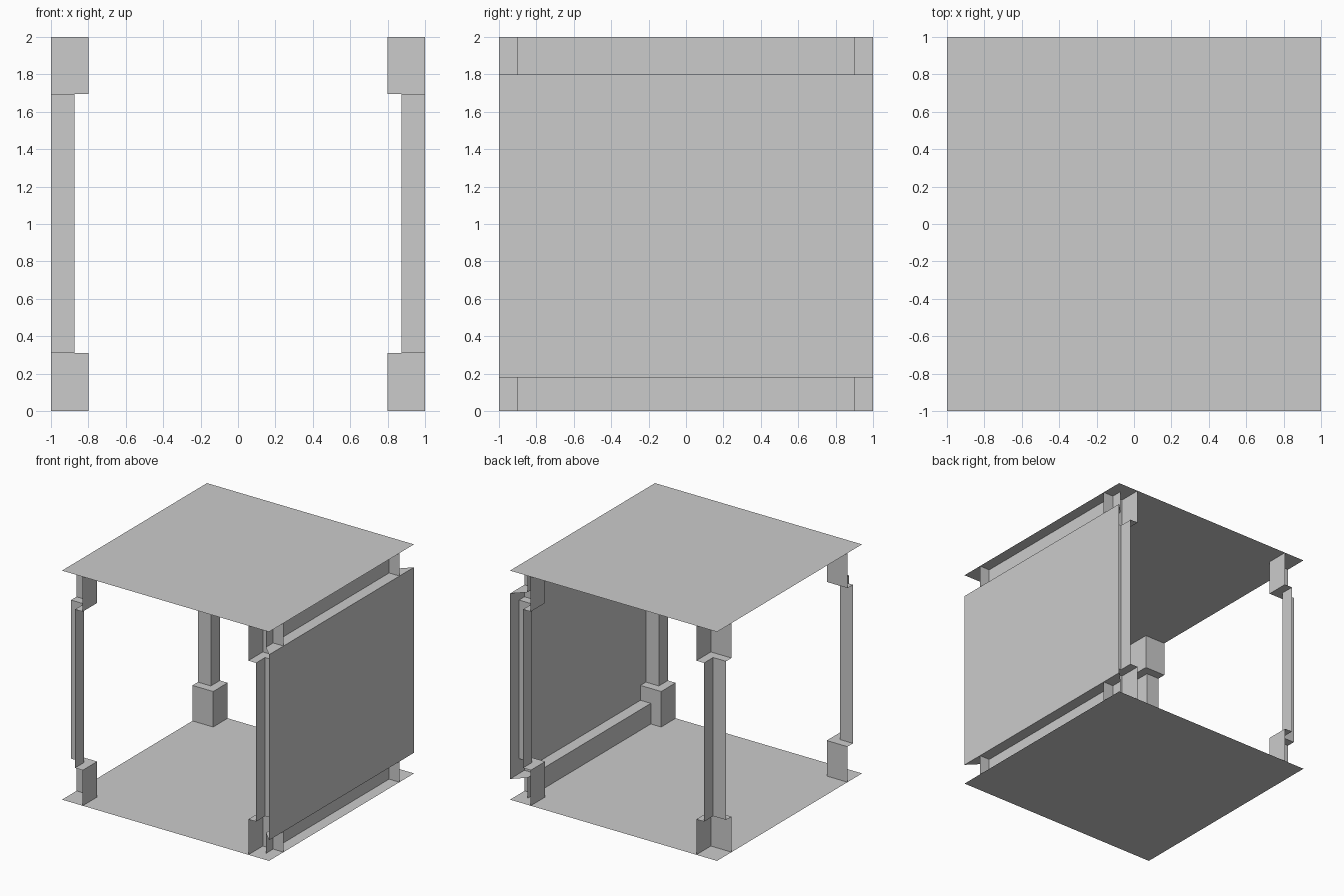
import bpy, bmesh

if "Cube" in bpy.data.objects:
    bpy.data.objects.remove(bpy.data.objects["Cube"])

WALL = [(0.9, 0), (0.9, 0.18), (1, 0.18), (1, 1.8), (0.9, 1.8), (0.9, 2)]
POST = [(0.8, 0), (0.8, 0.31), (0.875, 0.31), (0.875, 1.695), (0.8, 1.695), (0.8, 2)]


def loft(name, rows, flip=False):
    """Skin neighbouring rows of points with flat quads."""
    bm = bmesh.new()
    grid = [[bm.verts.new(p) for p in row] for row in rows]
    for a, b in zip(grid, grid[1:]):
        for i in range(len(a) - 1):
            bm.faces.new((a[i], a[i + 1], b[i + 1], b[i]))
    if flip:
        bmesh.ops.reverse_faces(bm, faces=bm.faces[:])
    mesh = bpy.data.meshes.new(name)
    bm.to_mesh(mesh)
    bm.free()
    obj = bpy.data.objects.new(name, mesh)
    bpy.context.collection.objects.link(obj)
    return obj


# Floor and ceiling sheets, facing the room
for name, z, flip in (("floor", 0, False), ("ceiling", 2, True)):
    loft(name, [[(-1, y, z), (1, y, z)] for y in (-1, 1)], flip)

# Right wall with recessed skirting and cornice, mitred at both ends
loft("right_wall", [[(x, -x, z), (x, x, z)] for x, z in WALL], True)

# Corner posts: open L-shaped skins with a wide base and capital
for sx, side in ((-1, "left"), (1, "right")):
    for sy, end in ((-1, "front"), (1, "back")):
        rows = [[(sx, sy * h, z), (sx * h, sy * h, z), (sx * h, sy, z)]
                for h, z in POST]
        loft(f"{end}_{side}_post", rows, sx * sy < 0)
